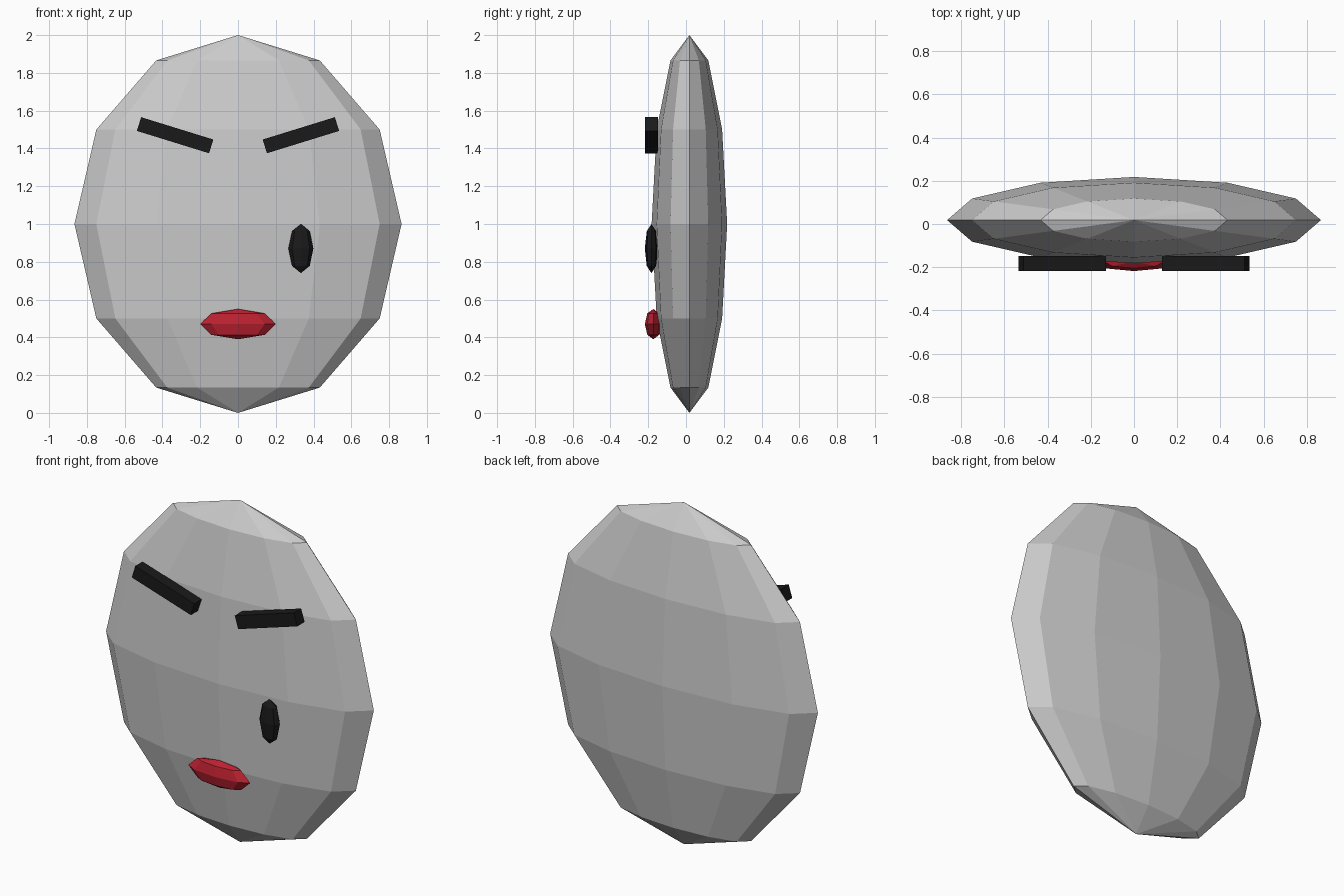
import bpy
from math import radians

if "Cube" in bpy.data.objects:
    bpy.data.objects.remove(bpy.data.objects["Cube"])


def material(name, rgb):
    m = bpy.data.materials.new(name)
    m.diffuse_color = (*rgb, 1)
    m.use_nodes = True
    m.node_tree.nodes["Principled BSDF"].inputs["Base Color"].default_value = m.diffuse_color
    return m


black = material("black", (0.01, 0.01, 0.01))
red = material("red", (0.5, 0.015, 0.03))


def finish(name, scale, mat):
    ob = bpy.context.object
    ob.name = name
    ob.scale = scale
    if mat:
        ob.data.materials.append(mat)
    return ob


def ellipsoid(name, loc, radii, segments, rings, mat=None):
    bpy.ops.mesh.primitive_uv_sphere_add(
        segments=segments, ring_count=rings, radius=1, location=loc)
    return finish(name, radii, mat)


# Flattened low-poly head
ellipsoid("head", (0, 0.018, 1), (0.866, 0.2, 1), 12, 6)

# Single eye on the +x side
ellipsoid("eye", (0.333, -0.183, 0.87), (0.066, 0.035, 0.13), 8, 4, black)

# Lips
ellipsoid("lips", (0, -0.173, 0.47), (0.2, 0.045, 0.08), 8, 4, red)

# Slanted eyebrows, mirrored in x
for side, label in ((-1, "left"), (1, "right")):
    bpy.ops.mesh.primitive_cube_add(
        size=1, location=(side * 0.333, -0.183, 1.47),
        rotation=(0, radians(-17.2 * side), 0))
    finish("eyebrow_" + label, (0.4, 0.068, 0.076), black)
